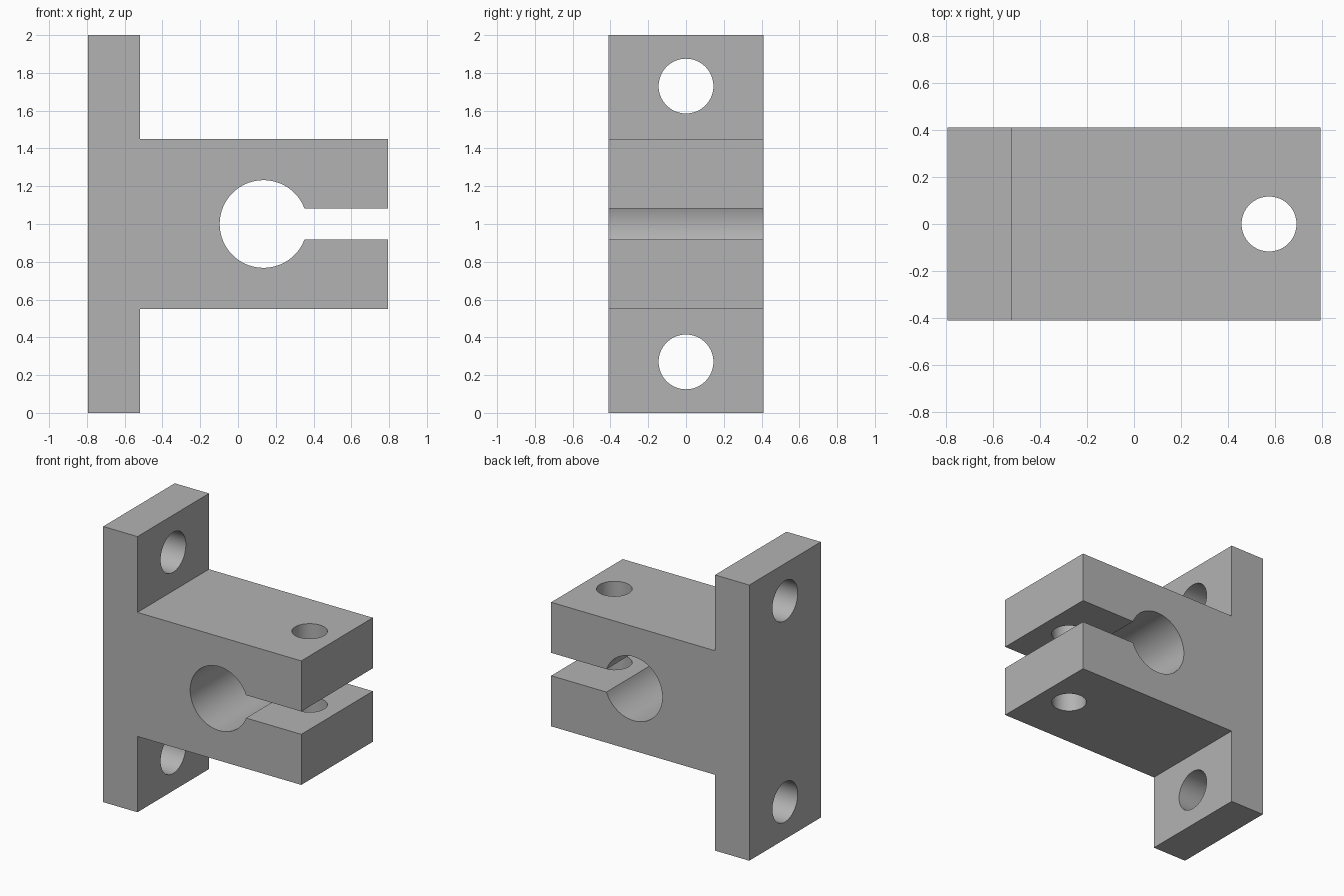
import bpy, bmesh, math
from mathutils import Matrix

cube = bpy.data.objects.get("Cube")
if cube:
    bpy.data.objects.remove(cube, do_unlink=True)

HALF_X, HALF_Y, HEIGHT = 0.795, 0.41, 2.0
MID = HEIGHT / 2
PLATE_X = -0.52                      # inner face of the mounting plate
ARM, SLOT = 0.45, 0.083              # half heights of arm and slot
BORE_X, BORE_R = 0.135, 0.232

grey = bpy.data.materials.new("plain grey")
grey.use_nodes = True
colour = (0.45, 0.45, 0.45, 1)
grey.diffuse_color = colour
grey.node_tree.nodes["Principled BSDF"].inputs["Base Color"].default_value = colour


def make_object(name, bm):
    bmesh.ops.recalc_face_normals(bm, faces=bm.faces)
    mesh = bpy.data.meshes.new(name)
    bm.to_mesh(mesh)
    bm.free()
    mesh.materials.append(grey)
    obj = bpy.data.objects.new(name, mesh)
    bpy.context.collection.objects.link(obj)
    return obj


def drill(target, radius, location, axis):
    """Cut a round hole along the given axis through the target."""
    bm = bmesh.new()
    turn = Matrix.Rotation(math.pi / 2, 4, "Y") if axis == "X" else Matrix()
    bmesh.ops.create_cone(bm, cap_ends=True, segments=64, radius1=radius, radius2=radius,
                          depth=1.2, matrix=Matrix.Translation(location) @ turn)
    cutter = make_object("hole_cutter", bm)
    cutter.hide_render = True
    mod = target.modifiers.new("hole", "BOOLEAN")
    mod.operation, mod.solver, mod.object = "DIFFERENCE", "EXACT", cutter
    bpy.context.view_layer.objects.active = target
    bpy.ops.object.modifier_apply(modifier=mod.name)
    bpy.data.objects.remove(cutter, do_unlink=True)


# Side profile: plate, arm, slot and the open bore
lower = [(HALF_X, -SLOT), (HALF_X, -ARM), (PLATE_X, -ARM), (PLATE_X, -MID), (-HALF_X, -MID)]
upper = [(x, -z) for x, z in reversed(lower)]
start = math.asin(SLOT / BORE_R)
steps = 72
arc = []
for i in range(steps + 1):
    a = start + (2 * math.pi - 2 * start) * i / steps
    arc.append((BORE_X + BORE_R * math.cos(a), BORE_R * math.sin(a)))
outline = arc + lower + upper

# Clamp bracket body
bm = bmesh.new()
face = bm.faces.new([bm.verts.new((x, -HALF_Y, MID + z)) for x, z in outline])
solid = bmesh.ops.extrude_face_region(bm, geom=[face])
bmesh.ops.translate(bm, vec=(0, 2 * HALF_Y, 0),
                    verts=[v for v in solid["geom"] if isinstance(v, bmesh.types.BMVert)])
bracket = make_object("shaft_clamp_bracket", bm)

# Mounting holes and clamp screw hole
for side in (-1, 1):
    drill(bracket, 0.145, (-0.66, 0, MID + side * 0.73), "X")
drill(bracket, 0.117, (0.575, 0, MID), "Z")

# Smooth round walls, keep corners crisp
bpy.ops.object.select_all(action="DESELECT")
bracket.select_set(True)
bpy.context.view_layer.objects.active = bracket
bpy.ops.object.shade_smooth_by_angle(angle=math.radians(30))
